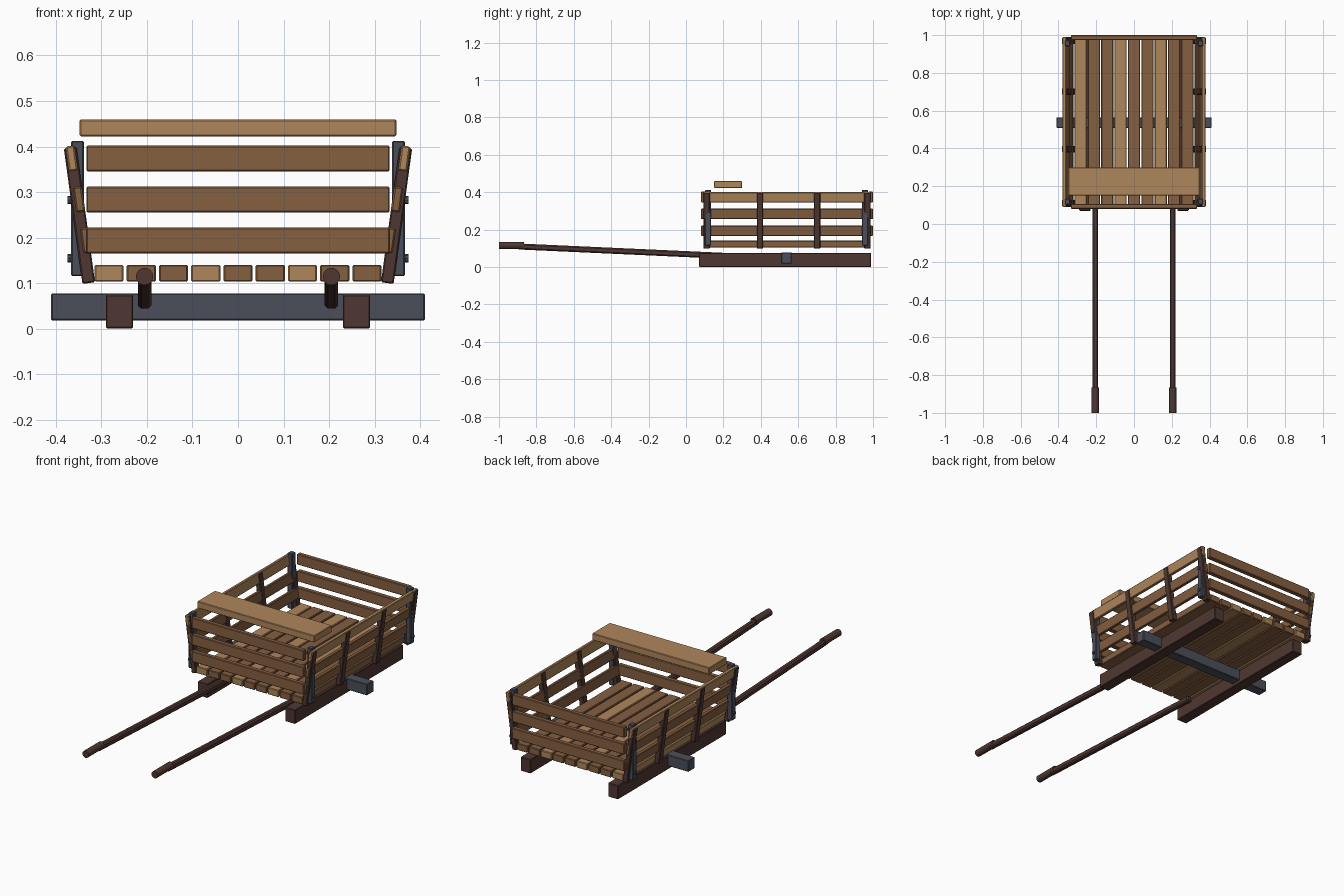
import bpy, math
from mathutils import Vector

cube = bpy.data.objects.get("Cube")
if cube:
    bpy.data.objects.remove(cube, do_unlink=True)


def material(name, rgb):
    m = bpy.data.materials.new(name)
    m.use_nodes = True
    m.diffuse_color = (*rgb, 1)
    m.node_tree.nodes["Principled BSDF"].inputs["Base Color"].default_value = (*rgb, 1)
    return m


LIGHT = material("light wood", (0.43, 0.24, 0.105))
BROWN = material("brown wood", (0.235, 0.115, 0.053))
DARK = material("dark wood", (0.078, 0.039, 0.032))
IRON = material("grey iron", (0.069, 0.078, 0.102))


def finish(name, mat):
    obj = bpy.context.object
    obj.name = name
    obj.data.materials.append(mat)
    return obj


def box(name, center, size, mat, rot=(0, 0, 0), bevel=0.003):
    bpy.ops.mesh.primitive_cube_add(size=1, location=center, rotation=rot)
    obj = finish(name, mat)
    obj.scale = size
    bpy.ops.object.transform_apply(location=False, rotation=False, scale=True)
    mod = obj.modifiers.new("soft edges", "BEVEL")
    mod.width = bevel
    mod.segments = 1
    return obj


def rod(name, center, radius, length, rot, mat, sides):
    bpy.ops.mesh.primitive_cylinder_add(vertices=sides, radius=radius, depth=length,
                                        location=center, rotation=rot)
    obj = finish(name, mat)
    bpy.ops.object.shade_smooth_by_angle()
    return obj


TILT = math.radians(7.8)
RAIL_Z = (0.194, 0.284, 0.374)

# Floor planks
for i in range(9):
    box(f"floor_plank_{i + 1}", ((i - 4) * 0.0708, 0.54, 0.122), (0.064, 0.89, 0.037),
        LIGHT if i % 3 == 0 else BROWN)

# Front and back slats
for end, y in (("front", 0.093), ("back", 0.987)):
    for i, z in enumerate(RAIL_Z):
        box(f"{end}_slat_{i + 1}", (0, y, z), (0.666, 0.025, 0.057), BROWN)

# Seat board and axle
box("seat_board", (0, 0.225, 0.441), (0.696, 0.15, 0.037), LIGHT)
box("axle", (0, 0.537, 0.048), (0.82, 0.056, 0.06), IRON)

for side, s in (("left", 1), ("right", -1)):
    # Runners under the floor
    box(f"{side}_runner", (s * 0.26, 0.53, 0.038), (0.06, 0.92, 0.075), DARK)

    # Leaning side rails
    for i, z in enumerate(RAIL_Z):
        x = 0.333 + (z - RAIL_Z[0]) * 0.178
        box(f"{side}_rail_{i + 1}", (s * x, 0.54, z), (0.019, 0.9, 0.055),
            LIGHT if i == 2 else BROWN, (0, s * TILT, 0))

    # Leaning side posts
    for i, y in enumerate((0.11, 0.396, 0.701, 0.97)):
        box(f"{side}_post_{i + 1}", (s * 0.348, y, 0.249), (0.028, 0.034, 0.3),
            DARK, (0, s * TILT, 0))

    # Upright iron corner brackets with bolts
    for end, y in (("front", 0.118), ("back", 0.957)):
        box(f"{side}_{end}_bracket", (s * 0.352, y, 0.264), (0.028, 0.032, 0.297), IRON)
        for name, z in (("lower", 0.155), ("upper", 0.283)):
            rod(f"{side}_{end}_{name}_bolt", (s * 0.368, y, z), 0.009, 0.012,
                (0, math.pi / 2, 0), IRON, 8)

    # Pull shaft and round hand grip
    a = Vector((s * 0.205, -0.9, 0.11))
    b = Vector((s * 0.205, 0.2, 0.06))
    slope = math.atan2(b.z - a.z, b.y - a.y)
    box(f"{side}_shaft", (a + b) / 2, (0.03, (b - a).length, 0.032), DARK, (slope, 0, 0), 0.007)
    rod(f"{side}_grip", (s * 0.205, -0.933, 0.115), 0.019, 0.134,
        (math.pi / 2, 0, 0), DARK, 16)
